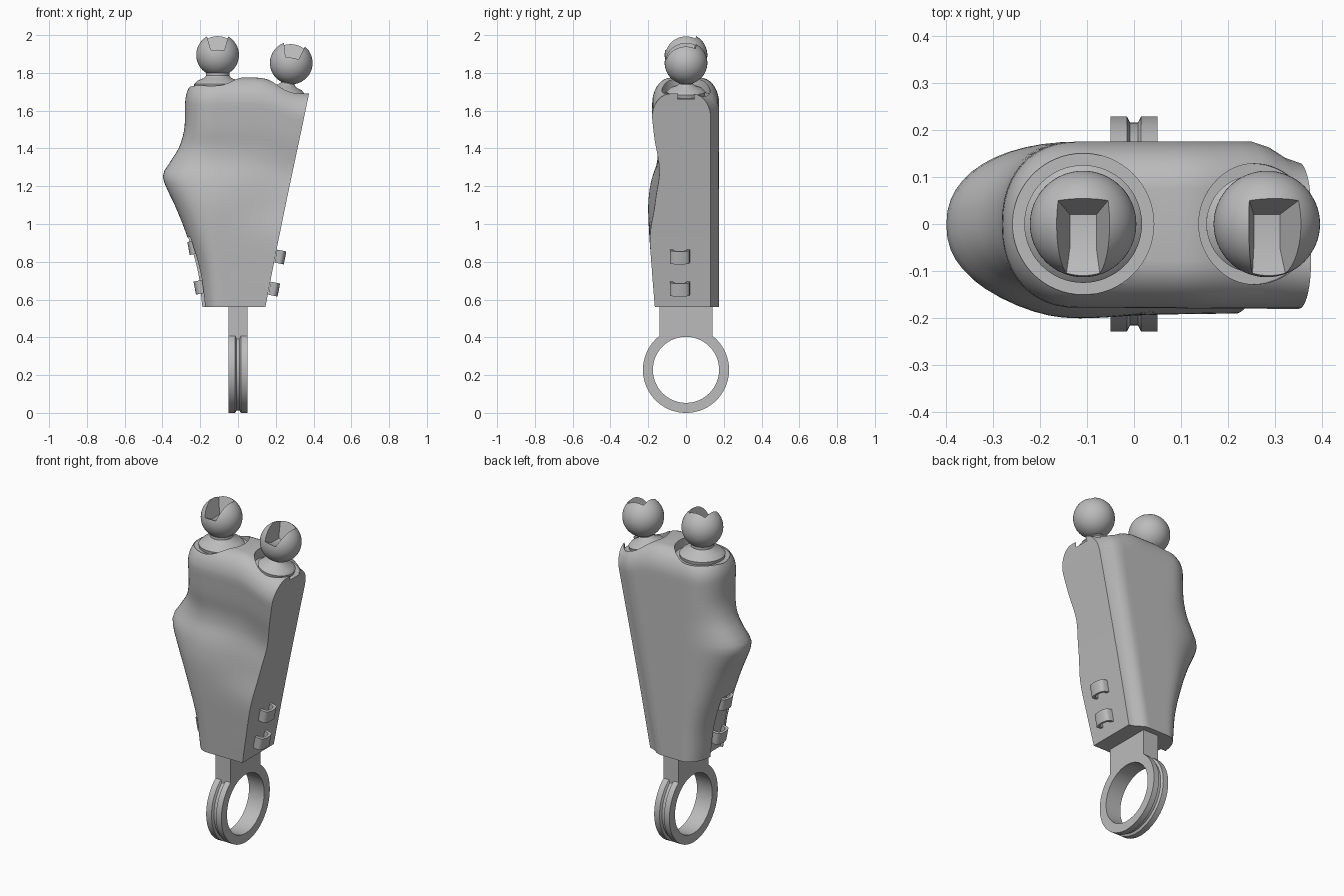
import bpy
import math
from mathutils import Matrix, Vector

cube = bpy.data.objects.get("Cube")
if cube:
    bpy.data.objects.remove(cube, do_unlink=True)

grey = bpy.data.materials.new("plain grey")
grey.use_nodes = True
colour = (0.5, 0.5, 0.5, 1)
grey.diffuse_color = colour
for node in grey.node_tree.nodes:
    if node.type == "BSDF_PRINCIPLED":
        node.inputs["Base Color"].default_value = colour


def make(name, verts, faces, place=Matrix()):
    """Mesh object with outward normals, smooth except at sharp edges."""
    mesh = bpy.data.meshes.new(name)
    mesh.from_pydata([place @ Vector(v) for v in verts], [], faces)
    obj = bpy.data.objects.new(name, mesh)
    bpy.context.scene.collection.objects.link(obj)
    mesh.materials.append(grey)
    bpy.ops.object.select_all(action="DESELECT")
    bpy.context.view_layer.objects.active = obj
    obj.select_set(True)
    bpy.ops.object.mode_set(mode="EDIT")
    bpy.ops.mesh.select_all(action="SELECT")
    bpy.ops.mesh.normals_make_consistent(inside=False)
    bpy.ops.object.mode_set(mode="OBJECT")
    return obj


def smooth(obj, degrees=35):
    bpy.ops.object.select_all(action="DESELECT")
    bpy.context.view_layer.objects.active = obj
    obj.select_set(True)
    bpy.ops.object.shade_smooth_by_angle(angle=math.radians(degrees))


def cut(obj, cutters):
    """Subtract the cutters, bake the result and drop the cutters."""
    for c in cutters:
        c.hide_render = True
        mod = obj.modifiers.new("cut", "BOOLEAN")
        mod.operation, mod.solver, mod.object = "DIFFERENCE", "EXACT", c
    graph = bpy.context.evaluated_depsgraph_get()
    mesh = bpy.data.meshes.new_from_object(obj.evaluated_get(graph))
    obj.modifiers.clear()
    obj.data = mesh
    for c in cutters:
        bpy.data.objects.remove(c, do_unlink=True)


def lathe(name, profile, place=Matrix(), steps=64, closed=False):
    """Spin (radius, height) points about local z."""
    n = len(profile)
    verts = []
    for s in range(steps):
        a = math.tau * s / steps
        verts += [(r * math.cos(a), r * math.sin(a), z) for r, z in profile]
    faces = []
    for s in range(steps):
        t = (s + 1) % steps
        for i in range(n if closed else n - 1):
            j = (i + 1) % n
            faces.append((s * n + i, s * n + j, t * n + j, t * n + i))
    if not closed:
        faces.append([s * n for s in range(steps)])
        faces.append([s * n + n - 1 for s in range(steps)])
    return make(name, verts, faces, place)


def frustum(name, low, high, place=Matrix()):
    """Box between two rectangles, each (x0, x1, y0, y1, z)."""
    verts = [p for x0, x1, y0, y1, z in (low, high)
             for p in ((x0, y0, z), (x1, y0, z), (x1, y1, z), (x0, y1, z))]
    faces = [(0, 1, 2, 3), (4, 5, 6, 7)] + [
        (i, (i + 1) % 4, (i + 1) % 4 + 4, i + 4) for i in range(4)]
    return make(name, verts, faces, place)


# Body: sections of height, left edge, rounding length, front depth at each end
SECTIONS = [
    (0.56, -0.19, 0.10, -0.165, -0.165), (0.75, -0.215, 0.12, -0.18, -0.18),
    (0.95, -0.275, 0.16, -0.19, -0.195), (1.1, -0.335, 0.22, -0.168, -0.2),
    (1.2, -0.382, 0.27, -0.155, -0.19), (1.26, -0.398, 0.29, -0.145, -0.175),
    (1.32, -0.365, 0.27, -0.14, -0.155), (1.4, -0.315, 0.22, -0.148, -0.15),
    (1.5, -0.285, 0.17, -0.165, -0.165), (1.64, -0.28, 0.16, -0.18, -0.178),
]
BASE, SHOULDER, TOP, BACK = 0.56, 1.64, 1.775, 0.175


def step(t):
    t = min(max(t, 0), 1)
    return t * t * (3 - 2 * t)


def section(z):
    """Catmull-Rom blend of the section table."""
    z = min(z, SHOULDER)
    i = max(k for k in range(len(SECTIONS) - 1) if SECTIONS[k][0] <= z)
    p0, p1 = SECTIONS[max(i - 1, 0)], SECTIONS[i]
    p2, p3 = SECTIONS[i + 1], SECTIONS[min(i + 2, len(SECTIONS) - 1)]
    h = p2[0] - p1[0]
    t = (z - p1[0]) / h
    out = []
    for c in range(1, 5):
        m1 = (p2[c] - p0[c]) / (p2[0] - p0[0]) * h
        m2 = (p3[c] - p1[c]) / (p3[0] - p1[0]) * h
        out.append((2 * t**3 - 3 * t**2 + 1) * p1[c] + (t**3 - 2 * t**2 + t) * m1
                   + (3 * t**2 - 2 * t**3) * p2[c] + (t**3 - t**2) * m2)
    return out


def outline(z):
    left, length, front_r, front_l = section(z)
    u = max(0, (z - SHOULDER) / (TOP - SHOULDER))
    inset = 0.1 * (1 - math.sqrt(max(0, 1 - u * u)))
    left, front_r, front_l = left + inset, front_r + inset, front_l + inset
    back = BACK - inset
    right = 0.145 + 0.19 * (z - BASE)
    mid = left + length
    n, arc, pts = 14, 24, []
    for i in range(n):
        t = i / n
        pts.append((right + (mid - right) * t, front_r + (front_l - front_r) * step(t)))
    for i in range(arc + 1):
        a = math.pi * (i / arc - 0.5)
        s = math.copysign(abs(math.sin(a)) ** 0.9, a)
        pts.append((mid - length * max(math.cos(a), 0) ** 0.9,
                    (front_l + back) / 2 + (back - front_l) / 2 * s))
    for i in range(1, n + 1):
        x = mid + (right - mid) * i / n
        pts.append((x, back - 0.045 * step(1 - (right - x) / 0.1)))
    # The top slopes down towards the flat side
    return [(x, y, BASE + (z - BASE) * (1 - 0.07 * step((x - 0.1) / 0.27)))
            for x, y in pts]


heights = [BASE + (SHOULDER - BASE) * i / 36 for i in range(36)]
heights += [SHOULDER + (TOP - SHOULDER) * math.sin(math.pi / 2 * i / 9) for i in range(10)]
rings = [outline(z) for z in heights]
n = len(rings[0])
faces = [(r * n + i, r * n + (i + 1) % n, (r + 1) * n + (i + 1) % n, (r + 1) * n + i)
         for r in range(len(rings) - 1) for i in range(n)]
for start in (0, (len(rings) - 1) * n):
    faces += [(start + i, start + i + 1, start + n - 2 - i, start + n - 1 - i)
              for i in range(n // 2 - 1)]
    m = start + n // 2
    faces.append((m - 1, m, m + 1))
body = make("body", [p for ring in rings for p in ring], faces)

# Frames of the two ball joints and a clip channel
mounts = {
    "right": (Matrix.Translation((-0.108, 0, 1.74)), 0.15, 0.062),
    "left": (Matrix.Translation((0.255, 0, 1.7)) @ Matrix.Rotation(math.radians(10), 4, "Y"),
             0.128, 0.036),
}
lean = math.radians(-11)
channel = Matrix.Translation((-0.19, -0.03, 0.74)) @ Matrix.Rotation(lean, 4, "Y")
cutters = [lathe(side + "_well_cutter", [(well, -0.018), (well, 0.2)], place)
           for side, (place, well, neck) in mounts.items()]
cutters.append(frustum("channel_cutter", (-0.2, 0, -0.07, 0.07, -0.3),
                       (-0.2, 0, -0.07, 0.07, 0.2), channel))
cut(body, cutters)
smooth(body)

# Ball joints: collar with neck, and a ball notched at the top and front
for side, (place, well, neck) in mounts.items():
    smooth(lathe(side + "_collar", [
        (well - 0.03, -0.03), (well - 0.025, 0), (well - 0.045, 0.02),
        (neck + 0.012, 0.032), (neck, 0.045), (neck, 0.1)], place))
    centre = place @ Matrix.Translation((0, 0, 0.155))
    half = [math.pi * i / 32 for i in range(33)]
    ball = lathe(side + "_ball", [(max(0.113 * math.sin(a), 0.001), -0.113 * math.cos(a))
                                  for a in half], centre)
    cut(ball, [frustum(side + "_notch_cutter", (-0.028, 0.028, -0.05, 0.02, 0),
                       (-0.064, 0.064, -0.32, 0.063, 0.125), centre)])
    smooth(ball)

# Clips: small arches on both sloping sides
arch = [math.pi * i / 16 for i in range(17)]
profile = [(0.05 * math.sin(a) ** 0.4, -0.053 * math.cos(a)) for a in arch[:-1]]
profile += [(0.05 * 0, 0.053)]
profile += [(0.036 * max(math.sin(a), 0) ** 0.5, 0.036 * math.cos(a)) for a in arch]
count = len(profile)
for name, x, z, turn, tilt in (
        ("left_upper_clip", 0.2, 0.83, 0, 11), ("left_lower_clip", 0.167, 0.66, 0, 11),
        ("right_upper_clip", -0.213, 0.88, math.pi, 11),
        ("right_lower_clip", -0.18, 0.67, math.pi, 11)):
    place = (Matrix.Translation((x, -0.033, z)) @ Matrix.Rotation(turn, 4, "Z")
             @ Matrix.Rotation(math.radians(tilt), 4, "Y"))
    verts = [(px, py, h) for h in (-0.035, 0.035) for px, py in profile]
    sides = [(i, (i + 1) % count, (i + 1) % count + count, i + count) for i in range(count)]
    ends = [(o + i, o + i + 1, o + count - 2 - i, o + count - 1 - i)
            for o in (0, count) for i in range(count // 2 - 1)]
    smooth(make(name, verts, sides + ends, place))

# Grooved ring on its stem
hoop = Matrix.Translation((0, 0, 0.228)) @ Matrix.Rotation(math.pi / 2, 4, "Y")
smooth(lathe("ring", [(0.175, -0.05), (0.228, -0.05), (0.228, -0.015), (0.215, -0.008),
                      (0.215, 0.008), (0.228, 0.015), (0.228, 0.05), (0.175, 0.05)],
             hoop, 96, True))
stem = frustum("ring_stem", (-0.05, 0.05, -0.14, 0.14, 0.36), (-0.05, 0.05, -0.14, 0.14, 0.6))
cut(stem, [lathe("stem_cutter", [(0.2, -0.2), (0.2, 0.2)], hoop, 96)])
smooth(stem)
